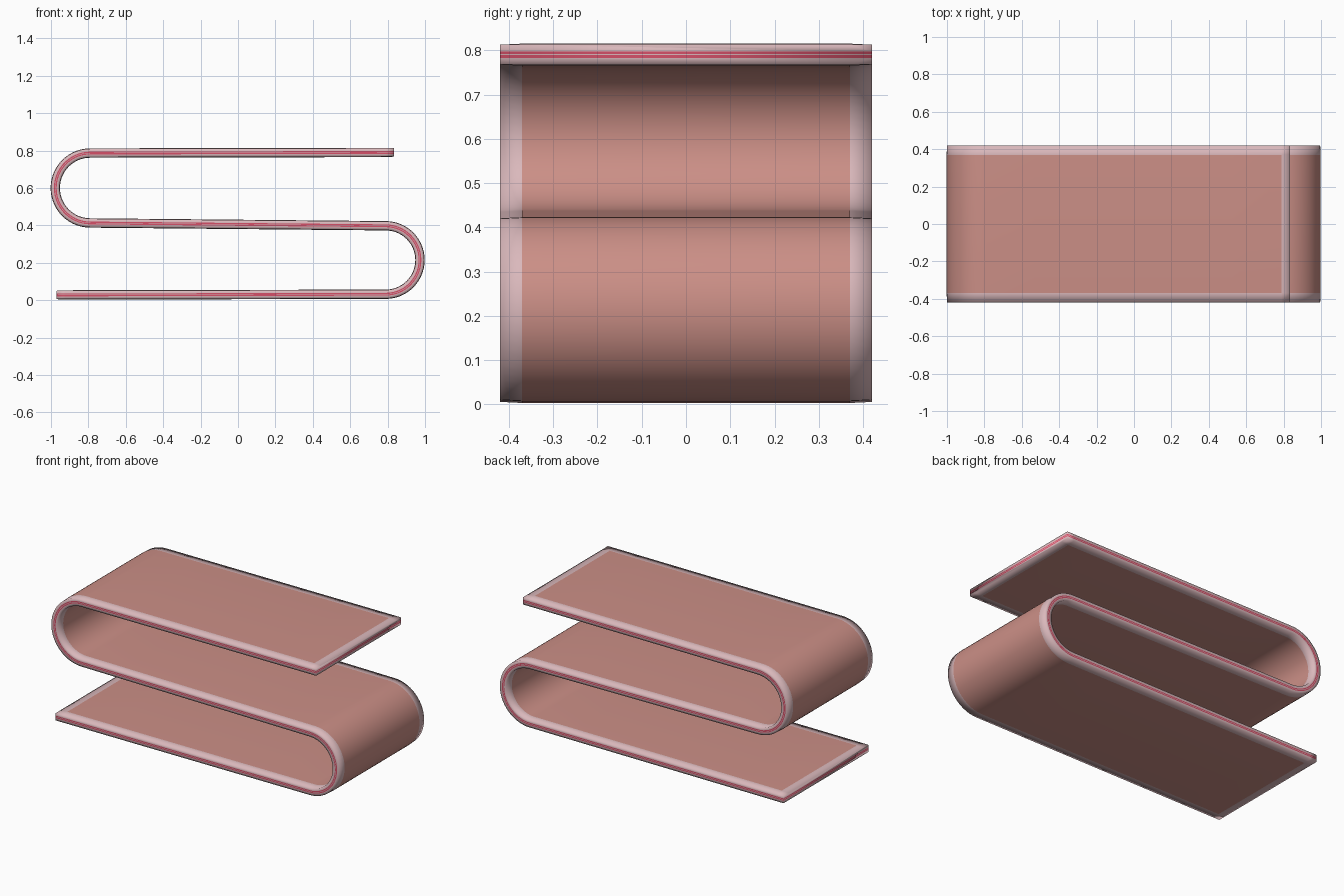
import bpy, bmesh, math
from mathutils import Vector

if "Cube" in bpy.data.objects:
    bpy.data.objects.remove(bpy.data.objects["Cube"])


def material(name, rgb):
    m = bpy.data.materials.new(name)
    m.diffuse_color = (*rgb, 1)
    m.use_nodes = True
    m.node_tree.nodes["Principled BSDF"].inputs["Base Color"].default_value = m.diffuse_color
    return m


# Centre line of the folded strip, bottom end to top end
path = []


def line(a, b, n):
    for i in range(n):
        path.append(Vector(a).lerp(Vector(b), i / n))


def arc(cx, cz, r, direction, n=28):
    for i in range(n):
        t = -math.pi / 2 + math.pi * i / n
        path.append(Vector((cx + direction * r * math.cos(t), cz + r * math.sin(t))))


RIM = 0.047
path.append(Vector((-0.97, 0.028)))
line((-0.97 + RIM, 0.0282), (0.79, 0.032), 6)
arc(0.79, 0.215, 0.183, 1)
line((0.79, 0.398), (-0.79, 0.413), 6)
arc(-0.79, 0.600, 0.187, -1)
line((-0.79, 0.787), (0.835 - RIM, 0.790), 6)
path += [Vector((0.835 - RIM, 0.790)), Vector((0.835, 0.790))]

# Cross-section: full thickness inside, slightly thinner at the rim
W, WI = 0.42, 0.37
H, HE = 0.025, 0.0225
levels = [-HE, -0.0075, -0.0012, 0.0012, 0.0075, HE]

bm = bmesh.new()
rings = []
last = len(path) - 1
for i, p in enumerate(path):
    t = (path[min(i + 1, last)] - path[max(i - 1, 0)]).normalized()
    n = Vector((-t.y, t.x))
    h = HE if i in (0, last) else H
    prof = [(-W, v) for v in levels] + [(-WI, h), (WI, h)]
    prof += [(W, v) for v in reversed(levels)] + [(WI, -h), (-WI, -h)]
    rings.append([bm.verts.new((p.x + n.x * v, y, p.y + n.y * v)) for y, v in prof])

# Surface: 0 = main face, 1 = pale rim, 2 = red edge lines
N = len(rings[0])
for i in range(last):
    for k in range(N):
        a, b = rings[i], rings[i + 1]
        k2 = (k + 1) % N
        f = bm.faces.new((a[k], a[k2], b[k2], b[k]))
        if k in (6, 14) and 0 < i < last - 1:
            f.material_index = 0
        elif k in (1, 3, 9, 11):
            f.material_index = 2
        else:
            f.material_index = 1

# End caps with the same edge lines
for r in (rings[0], rings[-1]):
    for k in range(5):
        vs = [r[k], r[k + 1], r[12 - k], r[13 - k]]
        if k == 0:
            vs = [r[0], r[1], r[12], r[13], r[14], r[15]]
        if k == 4:
            vs = [r[4], r[5], r[6], r[7], r[8], r[9]]
        f = bm.faces.new(vs)
        f.material_index = 2 if k in (1, 3) else 1

bmesh.ops.recalc_face_normals(bm, faces=bm.faces)
for f in bm.faces:
    f.smooth = True

mesh = bpy.data.meshes.new("folded_strip")
bm.to_mesh(mesh)
bm.free()
mesh.materials.append(material("dusty rose", (0.60, 0.275, 0.24)))
mesh.materials.append(material("pale pink", (0.70, 0.48, 0.50)))
mesh.materials.append(material("red line", (0.66, 0.08, 0.14)))
strip = bpy.data.objects.new("folded_strip", mesh)
bpy.context.collection.objects.link(strip)
